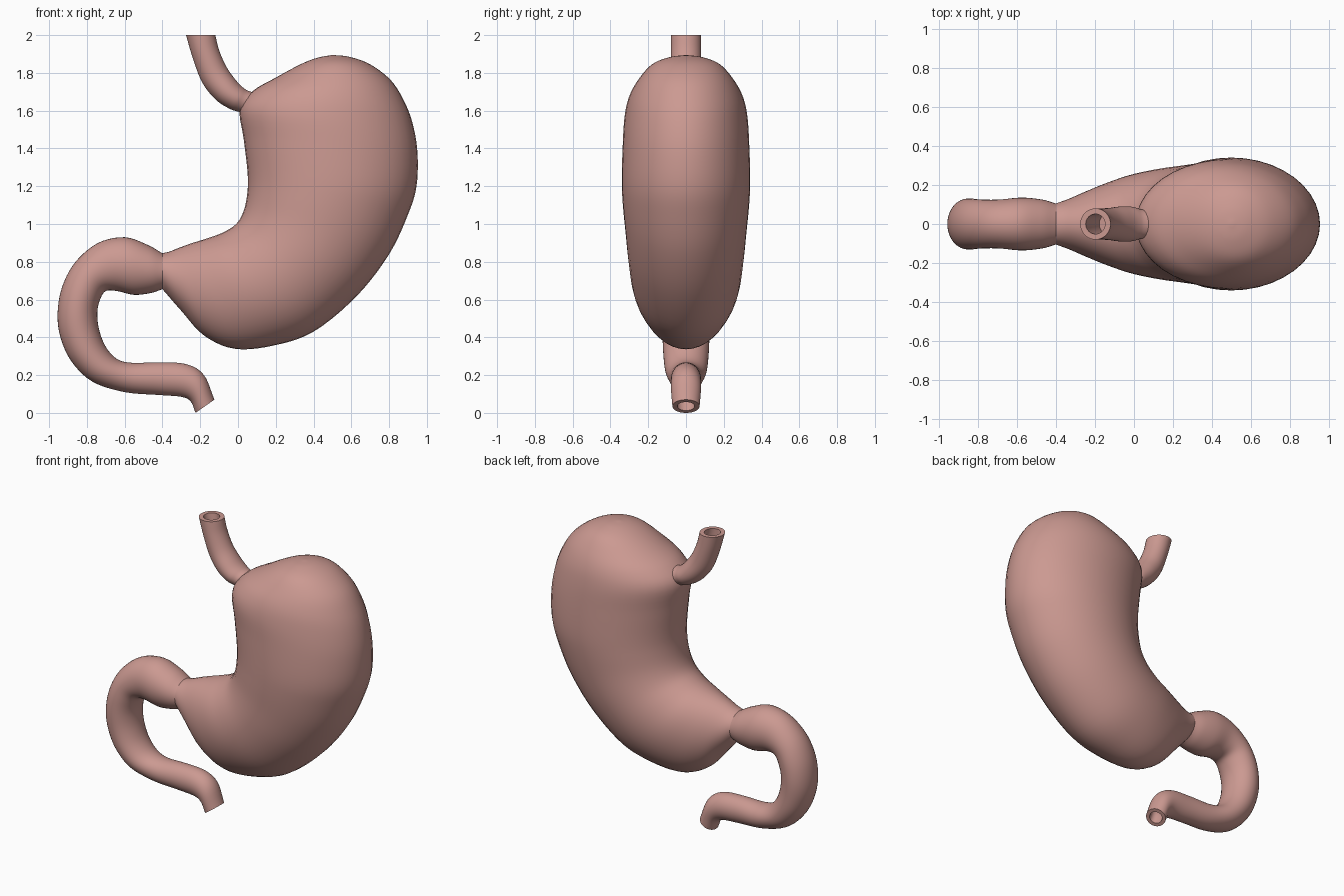
import bpy
import bmesh
from math import cos, sin, tau, radians
from mathutils import Vector

SIDES = 40   # vertices around each cross-section
STEPS = 5    # rings between two guide sections

if "Cube" in bpy.data.objects:
    bpy.data.objects.remove(bpy.data.objects["Cube"], do_unlink=True)

tissue = bpy.data.materials.new("muted pink tissue")
tissue.use_nodes = True
tissue_colour = (0.6, 0.32, 0.285, 1)
tissue.diffuse_color = tissue_colour
tissue.node_tree.nodes["Principled BSDF"].inputs["Base Color"].default_value = tissue_colour


def smooth_sections(sections):
    """Catmull-Rom interpolation of the guide sections."""
    rows = [Vector(section) for section in sections]
    rows = [rows[0] * 2 - rows[1]] + rows + [rows[-1] * 2 - rows[-2]]
    result = []
    for a, b, c, d in zip(rows, rows[1:], rows[2:], rows[3:]):
        for step in range(STEPS):
            t = step / STEPS
            result.append(b + (c - a) * (t / 2)
                          + (a * 2 - b * 5 + c * 4 - d) * (t * t / 2)
                          + (b * 3 - a - c * 3 + d) * (t ** 3 / 2))
    result.append(rows[-2])
    return result


def shrink(section, factor):
    """Scale one section about its own middle."""
    x1, z1, x2, z2, depth = section
    mx, mz = (x1 + x2) / 2, (z1 + z2) / 2
    return Vector((mx + (x1 - mx) * factor, mz + (z1 - mz) * factor,
                   mx + (x2 - mx) * factor, mz + (z2 - mz) * factor,
                   depth * factor))


def loft(name, sections, hollow=False):
    """Skin ellipses; each section is edge x, z, opposite edge x, z, half depth.
    A hollow tube turns back inside itself at its last section."""
    rows = smooth_sections(sections)
    if hollow:
        rows += [shrink(row, 0.64) for row in reversed(rows[-2 * STEPS:])]

    bm = bmesh.new()
    rings = []
    for x1, z1, x2, z2, depth in rows:
        middle = Vector((x1 + x2, 0, z1 + z2)) / 2
        arm = Vector((x2 - x1, 0, z2 - z1)) / 2
        across = Vector((0, depth, 0))
        rings.append([bm.verts.new(middle + arm * cos(tau * i / SIDES)
                                   + across * sin(tau * i / SIDES))
                      for i in range(SIDES)])
    for lower, upper in zip(rings, rings[1:]):
        for i in range(SIDES):
            j = (i + 1) % SIDES
            bm.faces.new((lower[i], lower[j], upper[j], upper[i]))
    bm.faces.new(rings[0])
    bm.faces.new(rings[-1])
    bmesh.ops.remove_doubles(bm, verts=bm.verts, dist=0.0001)
    bmesh.ops.recalc_face_normals(bm, faces=bm.faces)

    mesh = bpy.data.meshes.new(name)
    bm.to_mesh(mesh)
    bm.free()
    mesh.materials.append(tissue)
    part = bpy.data.objects.new(name, mesh)
    bpy.context.collection.objects.link(part)
    bpy.ops.object.select_all(action="DESELECT")
    part.select_set(True)
    bpy.context.view_layer.objects.active = part
    bpy.ops.object.shade_smooth_by_angle(angle=radians(50))
    return part


# Main pouch, from the dome down to the narrow outlet
loft("stomach_body", [
    (0.5, 1.895, 0.5, 1.895, 0),
    (0.42, 1.88, 0.59, 1.885, 0.09),
    (0.33, 1.845, 0.7, 1.845, 0.18),
    (0.2, 1.775, 0.81, 1.76, 0.25),
    (0.08, 1.705, 0.88, 1.65, 0.3),
    (0.01, 1.61, 0.925, 1.53, 0.325),
    (0.03, 1.45, 0.95, 1.38, 0.335),
    (0.05, 1.28, 0.945, 1.2, 0.34),
    (0.05, 1.17, 0.9, 1.05, 0.335),
    (0.03, 1.07, 0.8, 0.84, 0.32),
    (-0.01, 1.0, 0.63, 0.62, 0.305),
    (-0.08, 0.955, 0.4, 0.43, 0.285),
    (-0.16, 0.925, 0.18, 0.355, 0.255),
    (-0.24, 0.9, -0.02, 0.34, 0.21),
    (-0.31, 0.875, -0.18, 0.41, 0.165),
    (-0.36, 0.855, -0.3, 0.54, 0.13),
    (-0.4, 0.845, -0.4, 0.655, 0.105),
])

# Curled outlet tube, from the narrow ring to its open end
loft("outlet_tube", [
    (-0.4, 0.845, -0.4, 0.655, 0.105),
    (-0.48, 0.89, -0.46, 0.635, 0.125),
    (-0.6, 0.93, -0.55, 0.625, 0.135),
    (-0.74, 0.9, -0.64, 0.645, 0.125),
    (-0.86, 0.8, -0.7, 0.645, 0.125),
    (-0.93, 0.67, -0.73, 0.6, 0.13),
    (-0.955, 0.53, -0.745, 0.53, 0.13),
    (-0.94, 0.4, -0.735, 0.44, 0.125),
    (-0.88, 0.27, -0.7, 0.35, 0.12),
    (-0.77, 0.165, -0.64, 0.285, 0.11),
    (-0.6, 0.11, -0.56, 0.265, 0.09),
    (-0.42, 0.095, -0.41, 0.268, 0.08),
    (-0.3, 0.085, -0.27, 0.257, 0.08),
    (-0.25, 0.06, -0.18, 0.2, 0.08),
    (-0.225, 0, -0.125, 0.07, 0.072),
], hollow=True)

# Inlet tube, from inside the pouch up to its open end
loft("inlet_tube", [
    (0.1, 1.57, 0.17, 1.68, 0.06),
    (0, 1.595, 0.07, 1.7, 0.075),
    (-0.05, 1.613, 0.03, 1.72, 0.088),
    (-0.12, 1.66, -0.01, 1.76, 0.09),
    (-0.19, 1.75, -0.06, 1.83, 0.082),
    (-0.24, 1.88, -0.1, 1.92, 0.08),
    (-0.275, 2, -0.12, 2, 0.08),
], hollow=True)
